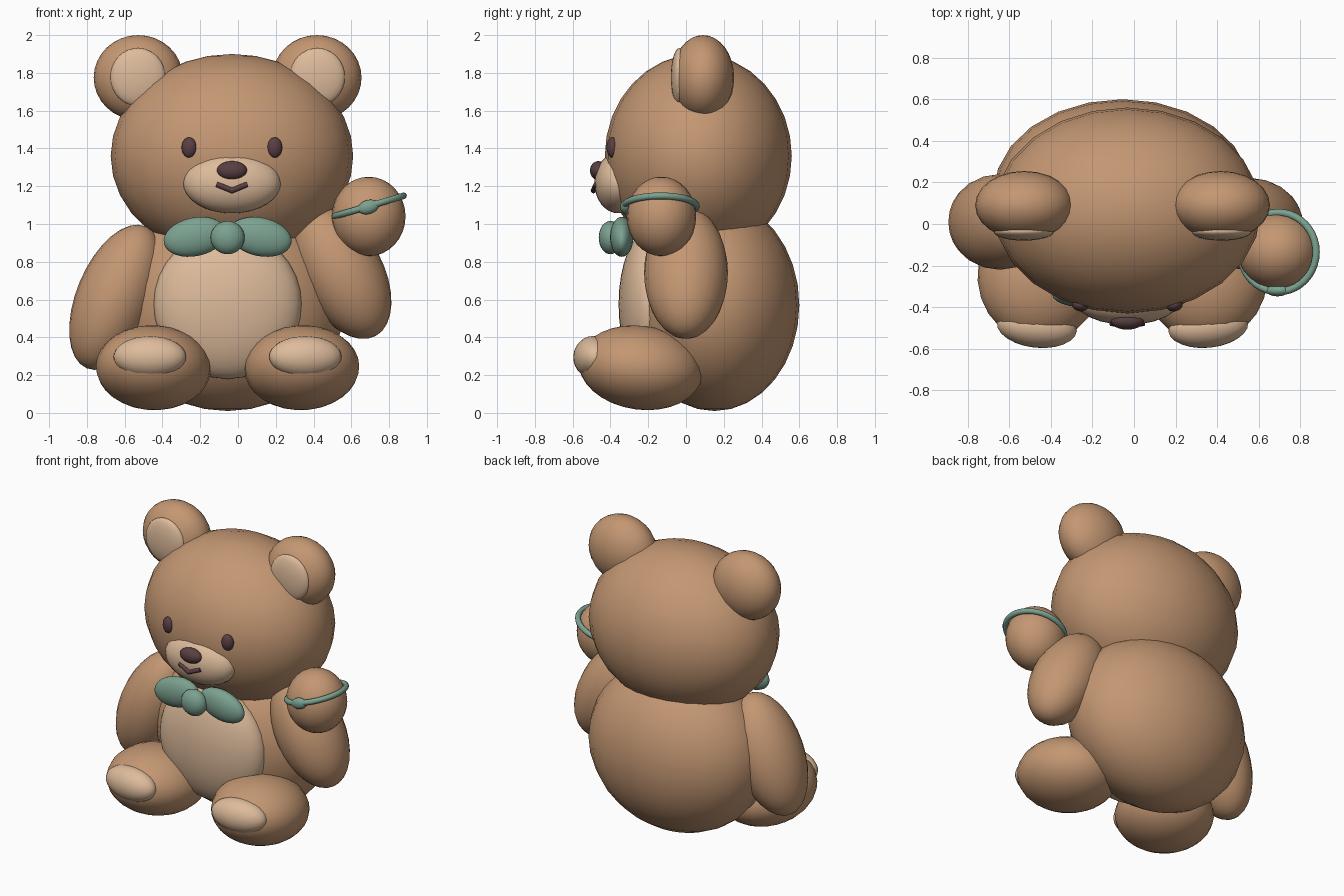
import bpy
from math import radians

cube = bpy.data.objects.get("Cube")
if cube:
    bpy.data.objects.remove(cube, do_unlink=True)


def make_material(name, rgb):
    mat = bpy.data.materials.new(name)
    mat.use_nodes = True
    mat.diffuse_color = (*rgb, 1)
    mat.node_tree.nodes["Principled BSDF"].inputs["Base Color"].default_value = (*rgb, 1)
    return mat


FUR = make_material("brown fur", (0.55, 0.31, 0.17))
CREAM = make_material("cream patch", (0.73, 0.50, 0.33))
GREEN = make_material("sage ribbon", (0.20, 0.36, 0.28))
DARK = make_material("dark features", (0.10, 0.05, 0.055))

MID = -0.055        # mirror line of the body
FACE = -0.032       # mirror line of the face
SIDES = (("right", -1), ("left", 1))


def finish(name, mat, rot=(0, 0, 0)):
    obj = bpy.context.object
    obj.name = name
    obj.rotation_euler = [radians(a) for a in rot]
    obj.data.materials.append(mat)
    return obj


def ellipsoid(name, mat, loc, radii, rot=(0, 0, 0), segments=24, rings=16):
    bpy.ops.mesh.primitive_uv_sphere_add(segments=segments, ring_count=rings, radius=1, location=loc)
    obj = finish(name, mat, rot)
    obj.scale = radii
    bpy.ops.object.shade_smooth()
    return obj


# Body and head
ellipsoid("body", FUR, (MID, 0.15, 0.57), (0.62, 0.45, 0.56))
ellipsoid("belly", CREAM, (MID, -0.19, 0.575), (0.392, 0.167, 0.395), segments=32)
ellipsoid("head", FUR, (FACE, 0.065, 1.36), (0.642, 0.495, 0.54))

# Face
ellipsoid("muzzle", CREAM, (FACE, -0.36, 1.217), (0.258, 0.125, 0.16))
ellipsoid("nose", DARK, (FACE, -0.465, 1.283), (0.08, 0.043, 0.05))

mouth_curve = bpy.data.curves.new("mouth", "CURVE")
mouth_curve.dimensions = "3D"
mouth_curve.bevel_depth = 0.015
mouth_curve.bevel_resolution = 2
mouth_curve.use_fill_caps = True
line = mouth_curve.splines.new("POLY")
line.points.add(2)
for point, (x, y, z) in zip(line.points, ((-0.08, -0.475, 1.21), (0, -0.49, 1.177), (0.08, -0.475, 1.21))):
    point.co = (FACE + x, y, z, 1)
mouth_curve.materials.append(DARK)
mouth = bpy.data.objects.new("mouth", mouth_curve)
bpy.context.collection.objects.link(mouth)

# Paired parts: eyes, ears, legs, foot pads, bow loops
for side, s in SIDES:
    ellipsoid(side + "_eye", DARK, (FACE + s * 0.227, -0.39, 1.405), (0.04, 0.03, 0.054),
              (0, 0, s * 12))
    ellipsoid(side + "_ear", FUR, (MID + s * 0.473, 0.09, 1.775), (0.236, 0.165, 0.225))
    ellipsoid(side + "_inner_ear", CREAM, (MID + s * 0.475, -0.035, 1.778), (0.146, 0.045, 0.153))
    ellipsoid(side + "_leg", FUR, (MID + s * 0.393, -0.24, 0.239), (0.304, 0.332, 0.222),
              (-8, 0, s * 10))
    ellipsoid(side + "_foot_pad", CREAM, (MID + s * 0.412, -0.495, 0.297), (0.193, 0.1, 0.11),
              (-8, 0, s * 6))
    ellipsoid(side + "_bow_loop", GREEN, (MID + s * 0.173, -0.34, 0.932), (0.168, 0.062, 0.102),
              (0, s * 12, 0))
ellipsoid("bow_knot", GREEN, (MID, -0.4, 0.928), (0.09, 0.062, 0.088))

# Resting arm and raised arm with its paw
ellipsoid("right_arm", FUR, (-0.645, 0.01, 0.612), (0.21, 0.23, 0.407), (0, 22.5, 0))
ellipsoid("left_arm", FUR, (0.55, 0, 0.742), (0.218, 0.222, 0.38), (0, -28, 0))
ellipsoid("left_paw", FUR, (0.692, -0.13, 1.04), (0.195, 0.184, 0.21))

# Bracelet with a bead
bpy.ops.mesh.primitive_torus_add(major_radius=0.19, minor_radius=0.018, major_segments=40,
                                 minor_segments=10, location=(0.694, -0.135, 1.095))
finish("bracelet", GREEN, (0, -16.5, 0))
bpy.ops.object.shade_smooth()
ellipsoid("bracelet_bead", GREEN, (0.69, -0.32, 1.09), (0.056, 0.028, 0.037), (0, -16.5, 0))
